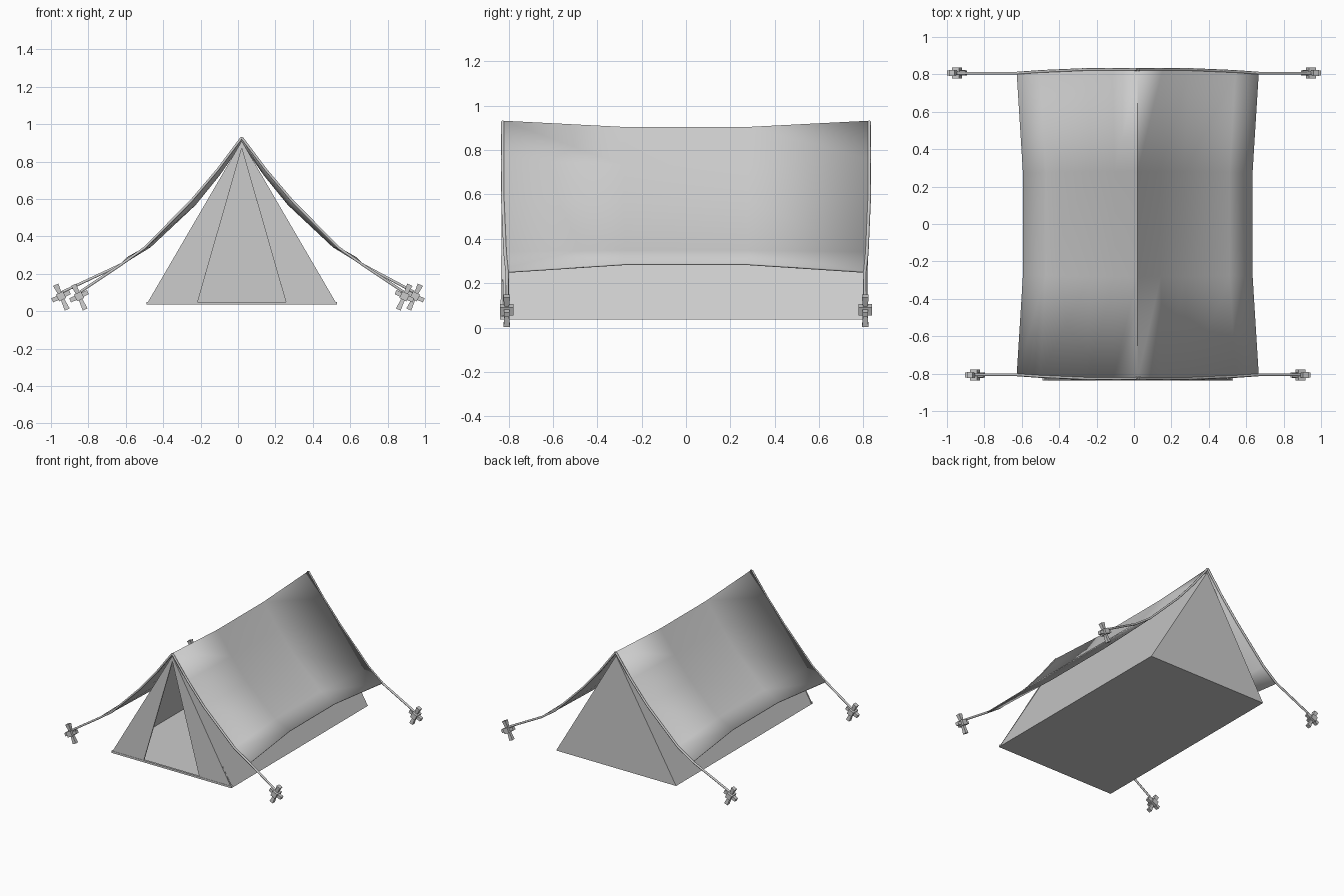
import bpy, bmesh
from math import radians
from mathutils import Vector, Matrix

if "Cube" in bpy.data.objects:
    bpy.data.objects.remove(bpy.data.objects["Cube"])

CX = 0.02  # tent centreline


def mesh_object(name, verts, faces):
    me = bpy.data.meshes.new(name)
    me.from_pydata(verts, [], faces)
    ob = bpy.data.objects.new(name, me)
    bpy.context.collection.objects.link(ob)
    return ob


def solidify(ob, thickness):
    mod = ob.modifiers.new("thickness", 'SOLIDIFY')
    mod.thickness = thickness
    mod.offset = 0


def rope(name, points, radius):
    cu = bpy.data.curves.new(name, 'CURVE')
    cu.dimensions = '3D'
    cu.bevel_depth = radius
    cu.bevel_resolution = 1
    cu.use_fill_caps = True
    sp = cu.splines.new('POLY')
    sp.points.add(len(points) - 1)
    for p, co in zip(sp.points, points):
        p.co = (*co, 1)
    ob = bpy.data.objects.new(name, cu)
    bpy.context.collection.objects.link(ob)


# inner tent: floor, two sloping walls, closed back
F, B, L, R, Z, A = -0.825, 0.82, CX - 0.51, CX + 0.51, 0.035, 0.9
mesh_object("inner_tent",
            [(L, F, Z), (R, F, Z), (R, B, Z), (L, B, Z), (CX, F, A), (CX, B, A)],
            [(0, 3, 2, 1), (1, 2, 5, 4), (3, 0, 4, 5), (2, 3, 5)])

# front door flaps either side of the opening
for s, side in ((-1, "left"), (1, "right")):
    flap = mesh_object(side + "_door_flap",
                       [(CX + s * 0.51, -0.832, Z), (CX + s * 0.24, -0.832, Z),
                        (CX, -0.822, 0.87), (CX, -0.822, A + 0.01)],
                       [(0, 1, 2, 3)[::s]])
    solidify(flap, 0.008)

# sill along the front of the floor
mesh_object("front_sill",
            [(x, y, z) for x in (L, R) for y, z in
             ((-0.838, Z), (-0.822, Z), (-0.822, 0.05), (-0.838, 0.05))],
            [(0, 1, 2, 3), (7, 6, 5, 4), (0, 4, 5, 1), (1, 5, 6, 2), (2, 6, 7, 3), (3, 7, 4, 0)])

# sagging fly sheet: half profiles (x, z) at the ends and in the middle
end = [(0, 0.928), (0.13, 0.755), (0.27, 0.59), (0.52, 0.338), (0.645, 0.25)]
mid = [(0, 0.9), (0.12, 0.73), (0.25, 0.57), (0.49, 0.345), (0.612, 0.285)]
edge_y = [0.826, 0.826, 0.826, 0.815, 0.806]


def full(profile):
    return [(-x, z) for x, z in profile[:0:-1]] + profile


verts = []
ys = edge_y[:0:-1] + edge_y
for prof, k in ((end, -1), (mid, -0.34), (mid, 0.34), (end, 1)):
    verts += [(CX + x, k * y, z) for (x, z), y in zip(full(prof), ys)]
n = len(ys)
fly = mesh_object("fly_sheet", verts,
                  [(r * n + i, r * n + i + 1, (r + 1) * n + i + 1, (r + 1) * n + i)
                   for r in range(3) for i in range(n - 1)])
solidify(fly, 0.008)
bpy.context.view_layer.objects.active = fly
fly.select_set(True)
bpy.ops.object.shade_smooth_by_angle(angle=radians(30))


# pegs: waisted shaft, wide collar and a cross bar
def peg(name, centre, s):
    bm = bmesh.new()

    def frustum(z0, z1, r0, r1):
        m = Matrix.Translation((0, 0, (z0 + z1) / 2)) @ Matrix.Rotation(radians(45), 4, 'Z')
        bmesh.ops.create_cone(bm, cap_ends=True, segments=4, radius1=r0, radius2=r1,
                              depth=z1 - z0, matrix=m)

    def box(size):
        bmesh.ops.create_cube(bm, size=1, matrix=Matrix.Diagonal((*size, 1)))

    frustum(-0.078, 0, 0.02, 0.012)
    frustum(0, 0.068, 0.012, 0.022)
    box((0.042, 0.06, 0.04))
    box((0.105, 0.026, 0.024))
    bm.transform(Matrix.Translation(centre) @ Matrix.Rotation(s * radians(25), 4, 'Y'))
    me = bpy.data.meshes.new(name)
    bm.to_mesh(me)
    bm.free()
    bpy.context.collection.objects.link(bpy.data.objects.new(name, me))


# guy ropes follow the fly edges down to the pegs
for k, row in ((-1, "front"), (1, "back")):
    for s, side in ((-1, "left"), (1, "right")):
        px = CX + s * 0.87 if k < 0 else s * 0.946
        pz = 0.08
        path = [(CX + s * x, k * y, z) for (x, z), y in zip(end, edge_y)]
        path.append((px, k * 0.806, pz + 0.02))
        rope(f"{row}_{side}_rope", path, 0.008)
        peg(f"{row}_{side}_peg", Vector((px, k * 0.808, pz)), s)
